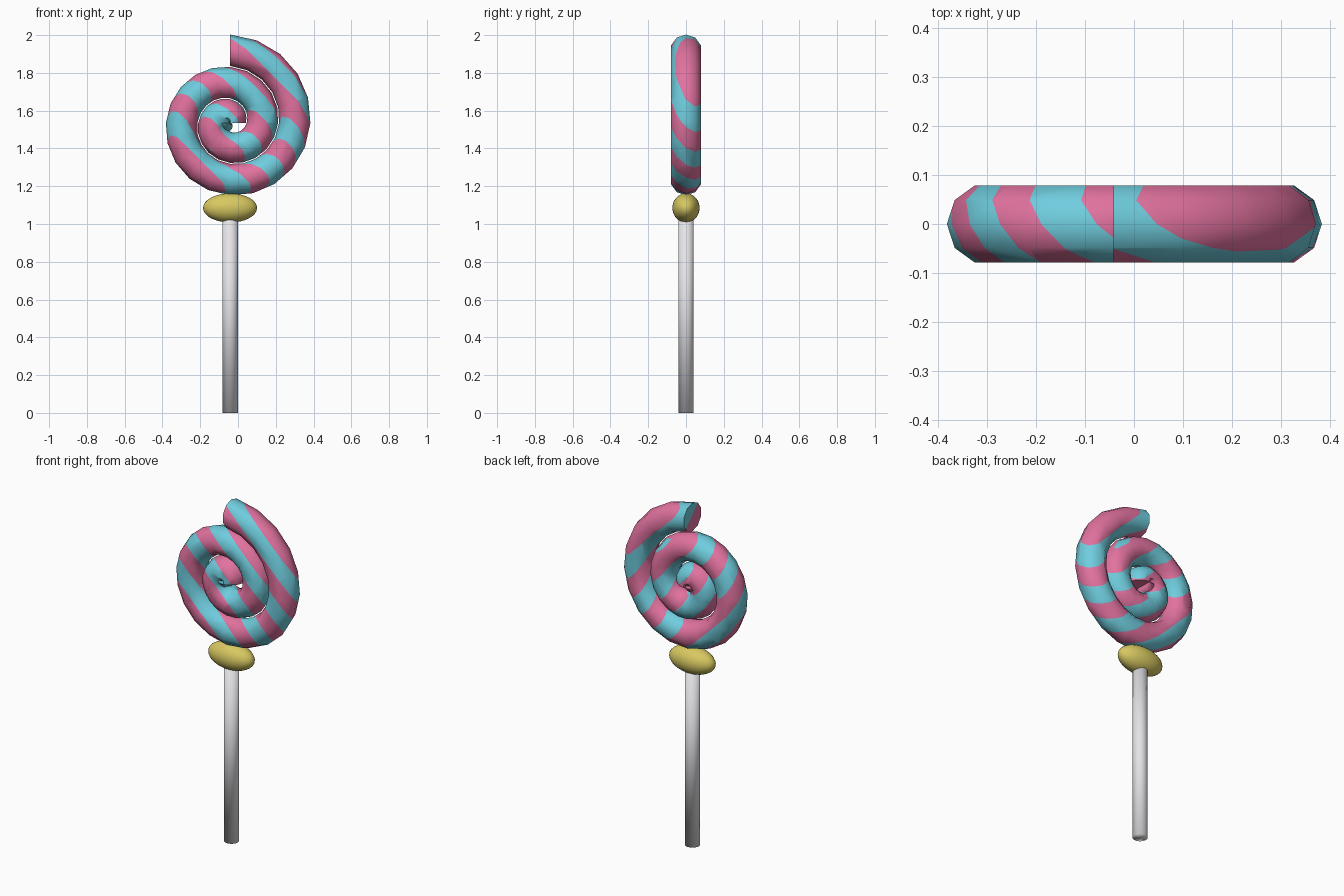
import bpy, bmesh
from math import pi, sin, cos, radians
from mathutils import Vector

cube = bpy.data.objects.get("Cube")
if cube:
    bpy.data.objects.remove(cube, do_unlink=True)

AXIS_X = -0.042          # shared axis of stick, bead and swirl
SWIRL_Z = 1.535          # swirl centre height
TUBE_R = 0.083
SIDES = 10
STEPS = 45               # 2.25 turns, 20 steps each
OUTER_R = 0.385
BAND = 0.1385            # width of one stripe along x + y + z
BAND_START = 2.03


def material(name, rgb):
    mat = bpy.data.materials.new(name)
    mat.use_nodes = True
    color = (*rgb, 1.0)
    mat.diffuse_color = color
    mat.node_tree.nodes["Principled BSDF"].inputs["Base Color"].default_value = color
    return mat


def add_object(name, bm, mats):
    mesh = bpy.data.meshes.new(name)
    bmesh.ops.recalc_face_normals(bm, faces=bm.faces)
    bm.to_mesh(mesh)
    bm.free()
    for mat in mats:
        mesh.materials.append(mat)
    obj = bpy.data.objects.new(name, mesh)
    bpy.context.collection.objects.link(obj)
    for poly in mesh.polygons:
        poly.use_smooth = True
    return obj


pink = material("candy pink", (0.76, 0.17, 0.35))
teal = material("candy teal", (0.16, 0.61, 0.73))
yellow = material("bead yellow", (0.68, 0.58, 0.12))
white = material("stick white", (0.79, 0.78, 0.81))

# Candy swirl: ten-sided tube along a flat spiral, growing outward
bm = bmesh.new()
rings = []
for i in range(STEPS + 1):
    turn = i * pi / 10
    radius = OUTER_R * i / STEPS
    ring = []
    for k in range(SIDES):
        a = 2 * pi * k / SIDES
        d = radius + TUBE_R * cos(a)
        ring.append(bm.verts.new((AXIS_X + d * cos(turn), TUBE_R * sin(a),
                                  SWIRL_Z + d * sin(turn))))
    rings.append(ring)
for r0, r1 in zip(rings, rings[1:]):
    for k in range(SIDES):
        n = (k + 1) % SIDES
        bm.faces.new((r0[k], r0[n], r1[n], r1[k]))
bm.faces.new(rings[0])
bm.faces.new(rings[-1])
bmesh.ops.recalc_face_normals(bm, faces=bm.faces)

# Diagonal stripes: cut along parallel planes, then colour alternate bands
diagonal = Vector((1, 1, 1))
for i in range(9):
    level = BAND_START - i * BAND
    bmesh.ops.bisect_plane(bm, geom=bm.verts[:] + bm.edges[:] + bm.faces[:],
                           plane_co=diagonal * level / 3, plane_no=diagonal, dist=1e-5)
for face in bm.faces:
    level = face.calc_center_median().dot(diagonal)
    face.material_index = int((level - BAND_START) // BAND) % 2
swirl = add_object("candy_swirl", bm, [pink, teal])
bpy.ops.object.select_all(action='DESELECT')
swirl.select_set(True)
bpy.context.view_layer.objects.active = swirl
bpy.ops.object.shade_smooth_by_angle(angle=radians(50))

# Bead under the swirl
bm = bmesh.new()
bmesh.ops.create_uvsphere(bm, u_segments=32, v_segments=16, radius=1)
bmesh.ops.scale(bm, vec=(0.143, 0.072, 0.077), verts=bm.verts)
bmesh.ops.translate(bm, vec=(AXIS_X, 0, 1.085), verts=bm.verts)
add_object("bead", bm, [yellow])

# Stick
bm = bmesh.new()
bmesh.ops.create_cone(bm, cap_ends=True, segments=20, radius1=0.041, radius2=0.041, depth=1.1)
bmesh.ops.translate(bm, vec=(AXIS_X, 0, 0.55), verts=bm.verts)
add_object("stick", bm, [white])
